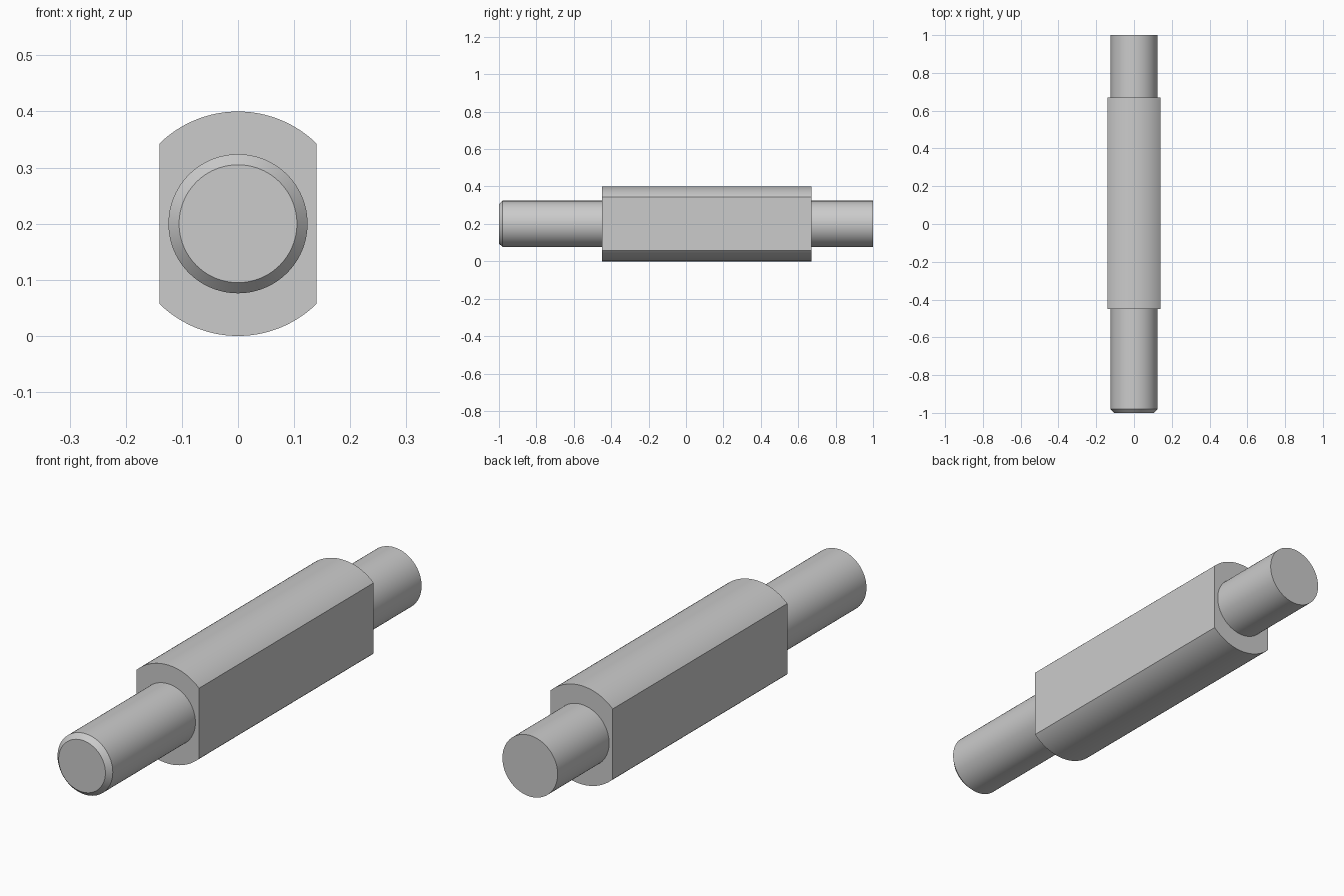
import bpy, bmesh, math

if "Cube" in bpy.data.objects:
    bpy.data.objects.remove(bpy.data.objects["Cube"])

AXIS_Z = 0.2


def circle(r, n=96):
    return [(r * math.cos(2 * math.pi * i / n), r * math.sin(2 * math.pi * i / n)) for i in range(n)]


def flatted_circle(r, half_width, n=40):
    a = math.acos(half_width / r)
    arc = [a + (math.pi - 2 * a) * i / n for i in range(n + 1)]
    return [(r * math.cos(t), r * math.sin(t)) for t in arc + [t + math.pi for t in arc]]


def loft(name, sections):
    """Skin a closed solid through (y, xz profile) sections."""
    bm = bmesh.new()
    rings = [[bm.verts.new((x, y, AXIS_Z + z)) for x, z in prof] for y, prof in sections]
    for a, b in zip(rings, rings[1:]):
        for i in range(len(a)):
            j = (i + 1) % len(a)
            bm.faces.new((a[i], a[j], b[j], b[i]))
    bm.faces.new(rings[0])
    bm.faces.new(rings[-1])
    bmesh.ops.recalc_face_normals(bm, faces=bm.faces)
    mesh = bpy.data.meshes.new(name)
    bm.to_mesh(mesh)
    bm.free()
    obj = bpy.data.objects.new(name, mesh)
    bpy.context.collection.objects.link(obj)
    return obj


# Round shaft, chamfered at the front end only
shaft = loft("shaft", [(-1.0, circle(0.105)), (-0.98, circle(0.124)), (1.0, circle(0.124))])

# Thick middle body with two side flats
body_profile = flatted_circle(0.2, 0.14)
body = loft("flatted_shaft", [(-0.45, body_profile), (0.67, body_profile)])

# Fuse into one solid
union = body.modifiers.new("fuse_shaft", 'BOOLEAN')
union.operation = 'UNION'
union.solver = 'EXACT'
union.object = shaft
bpy.context.view_layer.objects.active = body
body.select_set(True)
bpy.ops.object.modifier_apply(modifier=union.name)
bpy.data.objects.remove(shaft)

# Smooth round surfaces, crisp edges
bpy.ops.object.shade_smooth_by_angle(angle=math.radians(30))
